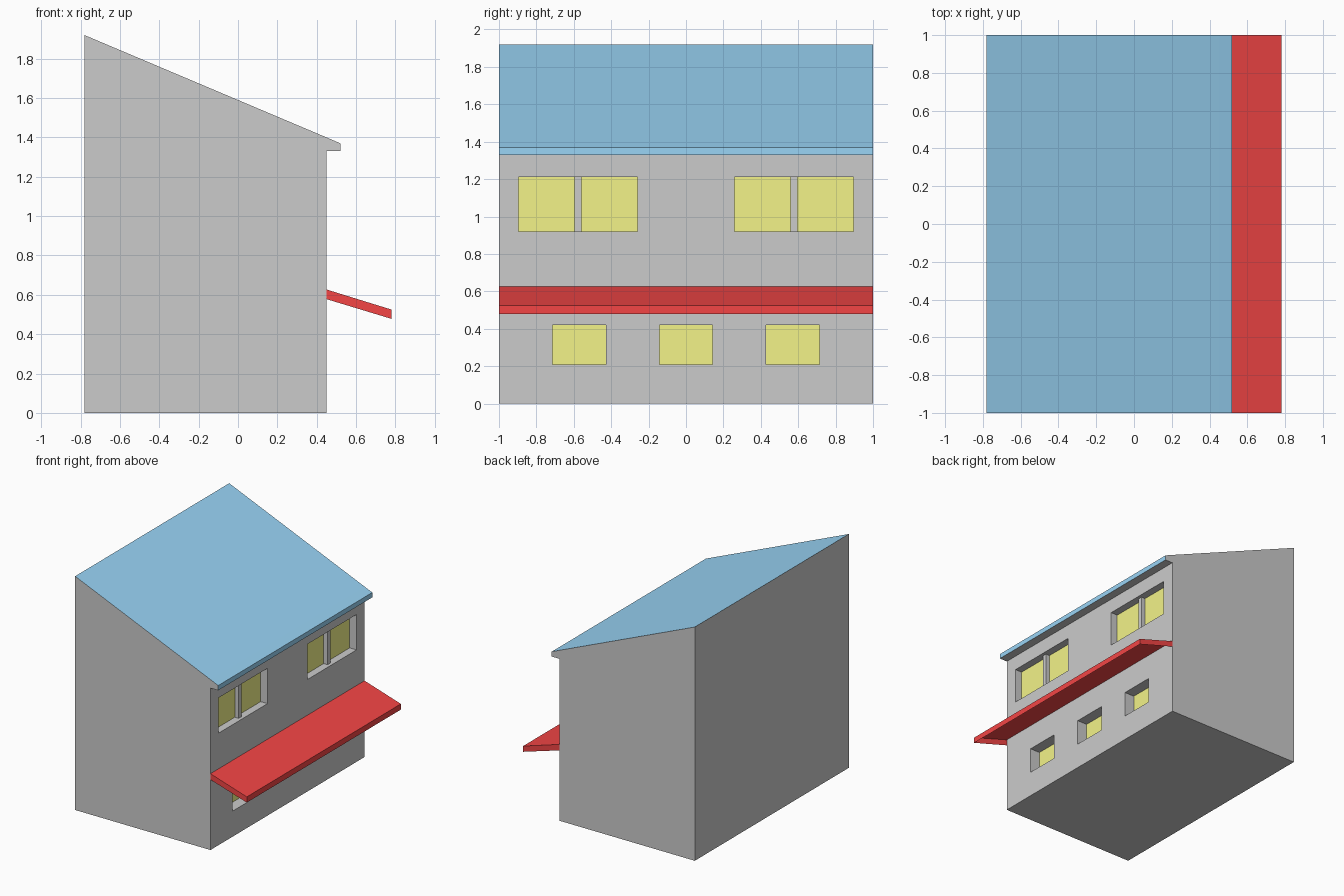
import bpy, bmesh
from mathutils import Vector

if "Cube" in bpy.data.objects:
    bpy.data.objects.remove(bpy.data.objects["Cube"])


def material(name, rgb):
    m = bpy.data.materials.new(name)
    m.diffuse_color = (*rgb, 1)
    m.use_nodes = True
    m.node_tree.nodes["Principled BSDF"].inputs["Base Color"].default_value = m.diffuse_color
    return m


GREY = material("plaster", (0.8, 0.8, 0.8))
BLUE = material("roof_blue", (0.32, 0.66, 0.92))
YELLOW = material("window_yellow", (0.9, 0.9, 0.25))
RED = material("awning_red", (0.9, 0.06, 0.06))


def make_object(name, bm, mats):
    me = bpy.data.meshes.new(name)
    bm.to_mesh(me)
    bm.free()
    for m in mats:
        me.materials.append(m)
    ob = bpy.data.objects.new(name, me)
    bpy.context.collection.objects.link(ob)
    return ob


def prism(profile):
    """Extrude an xz profile along y from -1 to 1."""
    bm = bmesh.new()
    face = bm.faces.new([bm.verts.new((x, -1, z)) for x, z in profile])
    res = bmesh.ops.extrude_face_region(bm, geom=[face], use_keep_orig=True)
    bmesh.ops.translate(bm, vec=(0, 2, 0),
                        verts=[v for v in res["geom"] if isinstance(v, bmesh.types.BMVert)])
    bmesh.ops.recalc_face_normals(bm, faces=bm.faces[:])
    return bm


WALL = 0.45
UPPER_Z, LOWER_Z = (0.92, 1.21), (0.21, 0.42)
UPPER_DEPTH, LOWER_DEPTH = 0.062, 0.09
# windows: y range, z range, recess depth
windows = [((-0.895, -0.26), UPPER_Z, UPPER_DEPTH), ((0.26, 0.895), UPPER_Z, UPPER_DEPTH)]
windows += [((c - 0.143, c + 0.143), LOWER_Z, LOWER_DEPTH) for c in (-0.57, 0, 0.57)]

# house body with lean-to roof and eave
bm = prism([(-0.78, 0), (WALL, 0), (WALL, 1.33), (0.52, 1.33),
            (0.52, 1.37), (WALL, 1.40), (-0.78, 1.92)])


def wall_faces():
    return [f for f in bm.faces
            if f.normal.x > 0.9 and abs(f.calc_center_median().x - WALL) < 1e-4]


# roof slope and fascia are blue
for f in bm.faces:
    if f.normal.z > 0.5 or f.calc_center_median().x > 0.515:
        f.material_index = 1

# slice the wall along the window edges
cuts = {(1, y) for w in windows for y in w[0]} | {(2, z) for w in windows for z in w[1]}
for axis, value in sorted(cuts):
    co, no = Vector(), Vector()
    co[axis], no[axis] = value, 1
    faces = wall_faces()
    geom = set(faces) | {e for f in faces for e in f.edges} | {v for f in faces for v in f.verts}
    bmesh.ops.bisect_plane(bm, geom=list(geom), plane_co=co, plane_no=no)
    bm.normal_update()

# push the windows in and colour the panes
for (y0, y1), (z0, z1), depth in windows:
    cells = []
    for f in wall_faces():
        c = f.calc_center_median()
        if y0 < c.y < y1 and z0 < c.z < z1:
            cells.append(f)
    res = bmesh.ops.extrude_face_region(bm, geom=cells)["geom"]
    bmesh.ops.delete(bm, geom=[f for f in cells if f.is_valid], context='FACES_ONLY')
    bmesh.ops.translate(bm, vec=(-depth, 0, 0),
                        verts=[v for v in res if isinstance(v, bmesh.types.BMVert)])
    for f in res:
        if isinstance(f, bmesh.types.BMFace):
            f.material_index = 2
    bm.normal_update()
bmesh.ops.recalc_face_normals(bm, faces=bm.faces[:])
make_object("house", bm, [GREY, BLUE, YELLOW])

# window mullions
for side, name in ((-1, "mullion_left"), (1, "mullion_right")):
    bm = bmesh.new()
    bmesh.ops.create_cube(bm, size=1)
    bmesh.ops.scale(bm, vec=(0.035, 0.038, UPPER_Z[1] - UPPER_Z[0]), verts=bm.verts[:])
    bmesh.ops.translate(bm, vec=(WALL - UPPER_DEPTH + 0.0175, side * 0.577, sum(UPPER_Z) / 2),
                        verts=bm.verts[:])
    make_object(name, bm, [GREY])

# awning: sloped sheet with front and end flaps, open underneath and at the wall
bm = prism([(WALL, 0.578), (0.78, 0.478), (0.78, 0.525), (WALL, 0.627)])
bmesh.ops.delete(bm, geom=[f for f in bm.faces if f.normal.z < -0.5 or f.normal.x < -0.9],
                 context='FACES')
make_object("awning", bm, [RED])
